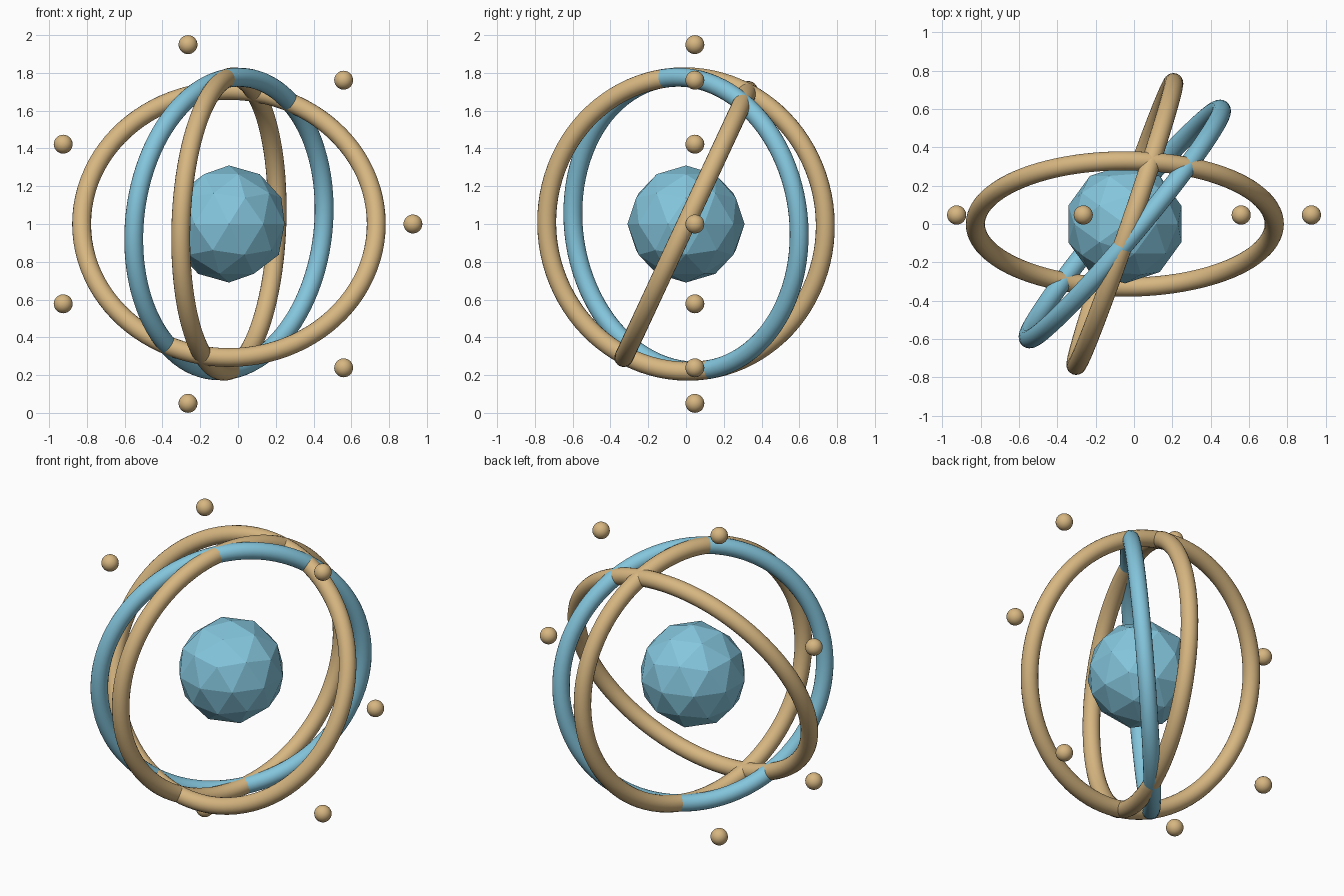
import bpy
from math import radians, cos, sin, pi

if "Cube" in bpy.data.objects:
    bpy.data.objects.remove(bpy.data.objects["Cube"])

CENTER = (-0.048, 0.0, 1.0)


def material(name, color):
    m = bpy.data.materials.new(name)
    m.diffuse_color = color
    m.use_nodes = True
    m.node_tree.nodes["Principled BSDF"].inputs["Base Color"].default_value = m.diffuse_color
    return m


blue = material("blue", (0.23, 0.56, 0.72, 1))
tan = material("tan", (0.68, 0.47, 0.22, 1))


def finish(name, mat, smooth=True):
    o = bpy.context.object
    o.name = name
    o.data.materials.append(mat)
    if smooth:
        bpy.ops.object.shade_smooth()
    return o


# Faceted core
bpy.ops.mesh.primitive_ico_sphere_add(subdivisions=2, radius=0.31, location=CENTER)
finish("core", blue, smooth=False)

# Three interlocking tilted rings: (tilt about x, turn about z, colour)
rings = [(65, 0, tan), (95, 50, blue), (92, 71, tan)]
for i, (tilt, turn, mat) in enumerate(rings):
    bpy.ops.mesh.primitive_torus_add(
        major_radius=0.78, minor_radius=0.05, major_segments=96, minor_segments=20,
        location=CENTER, rotation=(radians(tilt), 0, radians(turn)))
    finish(f"ring_{i + 1}", mat)

# Seven small beads in an upright circle around the rings
for i in range(7):
    a = 2 * pi * i / 7
    bpy.ops.mesh.primitive_uv_sphere_add(
        segments=24, ring_count=14, radius=0.05,
        location=(CENTER[0] + 0.974 * cos(a), 0.047, CENTER[2] + 0.974 * sin(a)))
    finish(f"bead_{i + 1}", tan)
